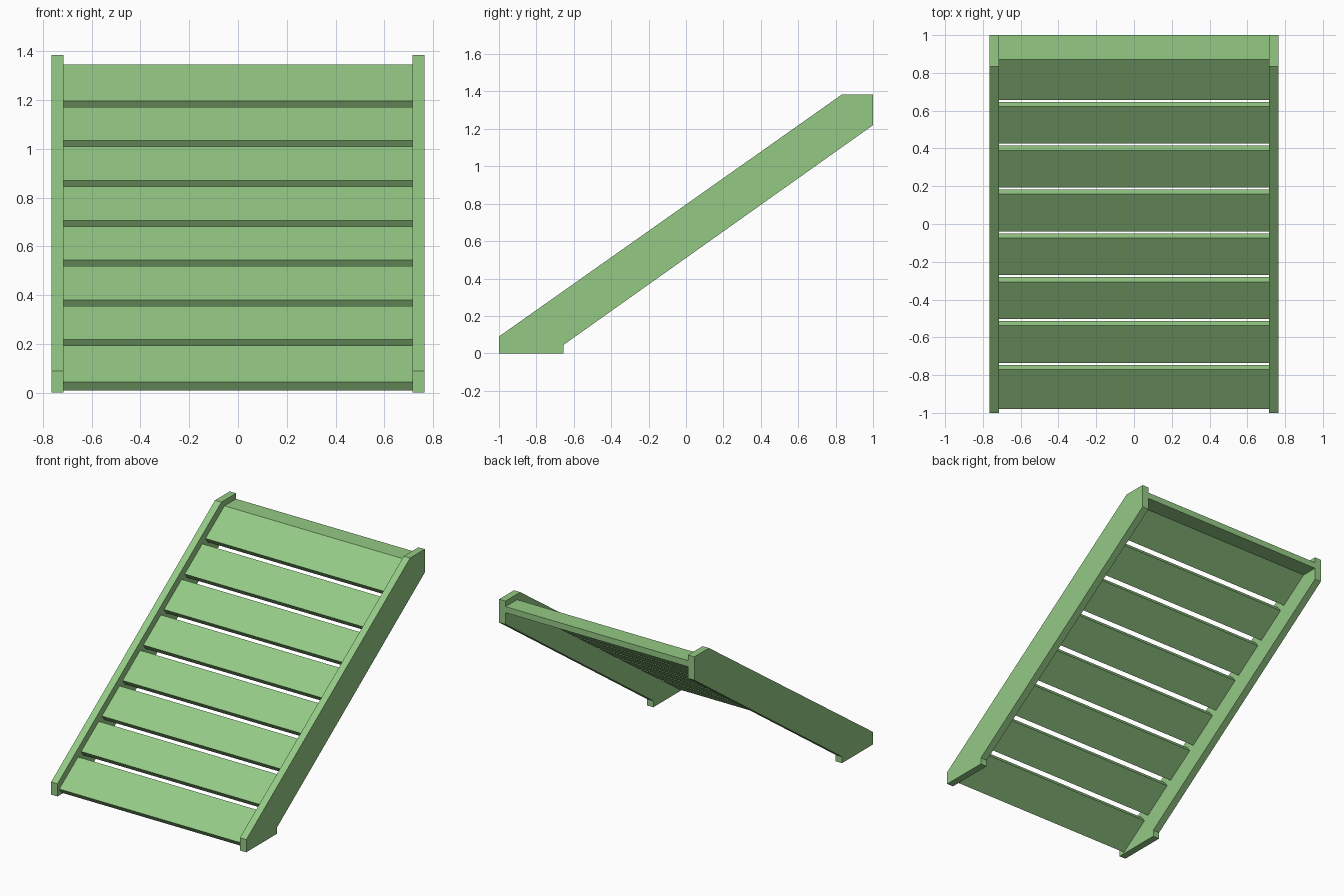
import bpy
import bmesh
from mathutils import Vector

cube = bpy.data.objects.get("Cube")
if cube:
    bpy.data.objects.remove(cube, do_unlink=True)

# Single painted colour
green = bpy.data.materials.new("light_green")
green.use_nodes = True
colour = (0.296, 0.588, 0.233, 1)
green.diffuse_color = colour
green.node_tree.nodes["Principled BSDF"].inputs["Base Color"].default_value = colour


def extrude_profile(name, profile, x0, x1):
    """Extrude a side (y, z) profile between two x positions."""
    bm = bmesh.new()
    face = bm.faces.new([bm.verts.new((x0, y, z)) for y, z in profile])
    grown = bmesh.ops.extrude_face_region(bm, geom=[face])
    moved = [v for v in grown["geom"] if isinstance(v, bmesh.types.BMVert)]
    bmesh.ops.translate(bm, vec=(x1 - x0, 0, 0), verts=moved)
    bmesh.ops.recalc_face_normals(bm, faces=bm.faces)
    mesh = bpy.data.meshes.new(name)
    bm.to_mesh(mesh)
    bm.free()
    mesh.materials.append(green)
    obj = bpy.data.objects.new(name, mesh)
    bpy.context.collection.objects.link(obj)
    return obj


INNER, OUTER = 0.715, 0.765
SLOPE = 0.703
THICK = 0.043
along = Vector((1, SLOPE)).normalized()
drop = Vector((along.y, -along.x)) * THICK


def deck(y):
    """Point on the sloping top surface of the planks."""
    return Vector((y, 0.045 + SLOPE * (y + 0.98)))


# Side rails with a flat foot and a squared top end
rail = [(-1, 0), (-0.655, 0), (-0.655, 0.045), (1, 1.22),
        (1, 1.385), (0.835, 1.385), (-1, 0.09)]
extrude_profile("left_rail", rail, INNER, OUTER)
extrude_profile("right_rail", rail, -OUTER, -INNER)

# Sloping planks; the lowest starts slightly further forward
PITCH = 0.232
for i in range(7):
    low = deck(-0.98 if i == 0 else -0.967 + PITCH * i)
    high = deck(-0.77 + PITCH * i)
    extrude_profile(f"plank_{i + 1}", [low, high, high + drop, low + drop], -INNER, INNER)

# Top plank, bent into a level lip at the back
low, bend = deck(0.657), deck(0.87)
under_z = bend.y - THICK
under_y = (low + drop).x + (under_z - (low + drop).y) / SLOPE
extrude_profile("top_plank_with_lip",
                [low, bend, (1, bend.y), (1, under_z), (under_y, under_z), low + drop],
                -INNER, INNER)
